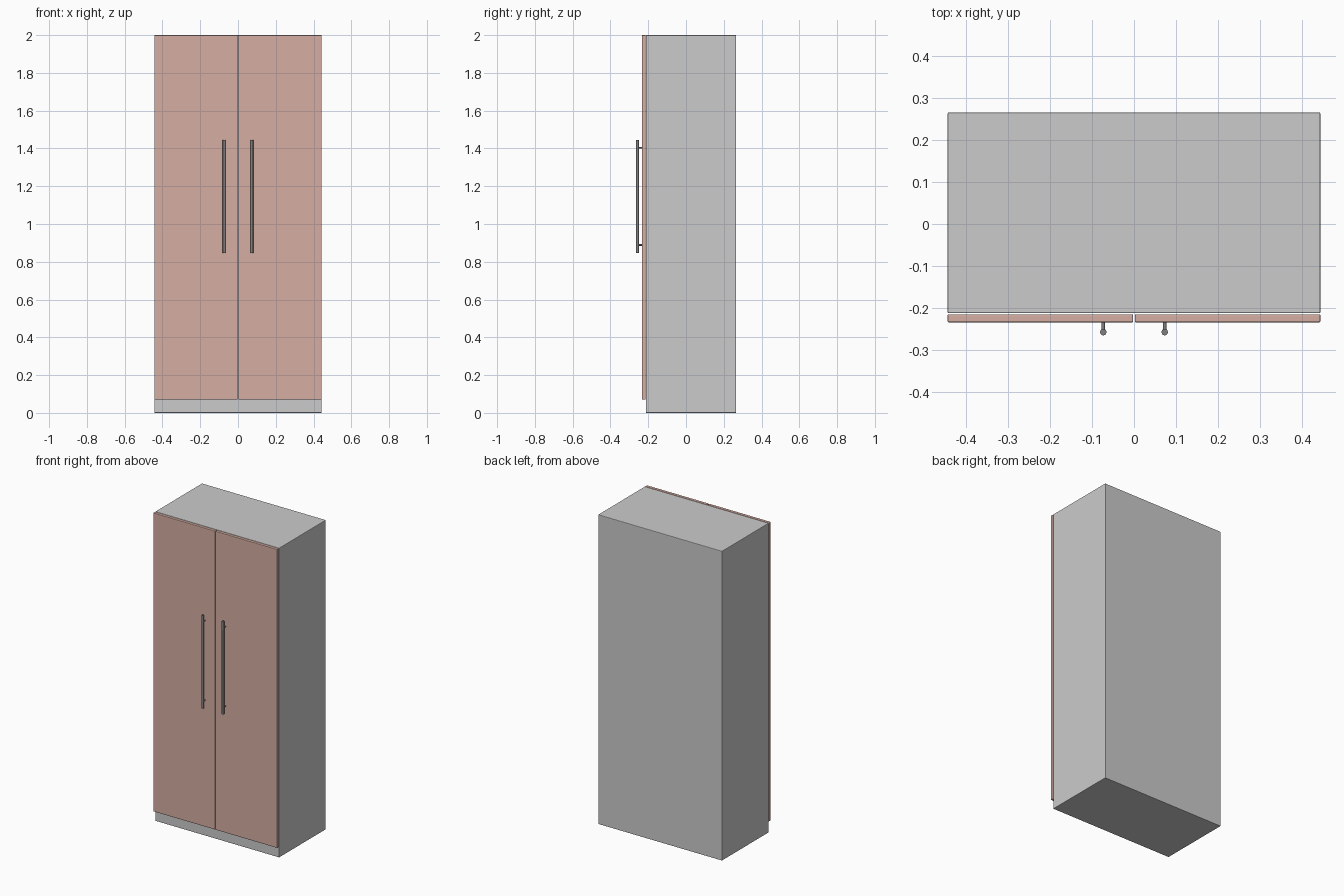
import bpy, math

if "Cube" in bpy.data.objects:
    bpy.data.objects.remove(bpy.data.objects["Cube"])


def material(name, rgb):
    m = bpy.data.materials.new(name)
    m.diffuse_color = (*rgb, 1)
    m.use_nodes = True
    m.node_tree.nodes["Principled BSDF"].inputs["Base Color"].default_value = m.diffuse_color
    return m


wood = material("door_brown", (0.66, 0.42, 0.36))
metal = material("dark_metal", (0.22, 0.21, 0.21))


def box(name, lo, hi, bevel, mat=None):
    bpy.ops.mesh.primitive_cube_add(size=1, location=[(a + b) / 2 for a, b in zip(lo, hi)])
    o = bpy.context.object
    o.name = name
    o.scale = [b - a for a, b in zip(lo, hi)]
    bpy.ops.object.transform_apply(location=False, rotation=False, scale=True)
    mod = o.modifiers.new("soft_edges", 'BEVEL')
    mod.width = bevel
    mod.segments = 2
    if mat:
        o.data.materials.append(mat)
    return o


def rod(name, radius, length, loc, rot=(0, 0, 0), sides=8):
    bpy.ops.mesh.primitive_cylinder_add(vertices=sides, radius=radius, depth=length,
                                        location=loc, rotation=rot)
    o = bpy.context.object
    o.name = name
    o.data.materials.append(metal)
    bpy.ops.object.shade_smooth_by_angle(angle=math.radians(50))
    return o


W, FRONT, BACK = 0.443, -0.212, 0.265

# Cabinet body
box("cabinet_body", (-W, FRONT, 0), (W, BACK, 2), 0.003)

# Doors with bar handles, mirrored left and right
for side, s in (("left", -1), ("right", 1)):
    x0, x1 = sorted((s * 0.002, s * W))
    box(side + "_door", (x0, -0.234, 0.07), (x1, -0.2145, 2), 0.003, wood)
    hx = s * 0.073
    rod(side + "_handle_bar", 0.008, 0.60, (hx, -0.257, 1.146))
    for pos, z in (("lower", 0.889), ("upper", 1.403)):
        rod(f"{side}_handle_{pos}_post", 0.0045, 0.024, (hx, -0.244, z), (math.pi / 2, 0, 0))
